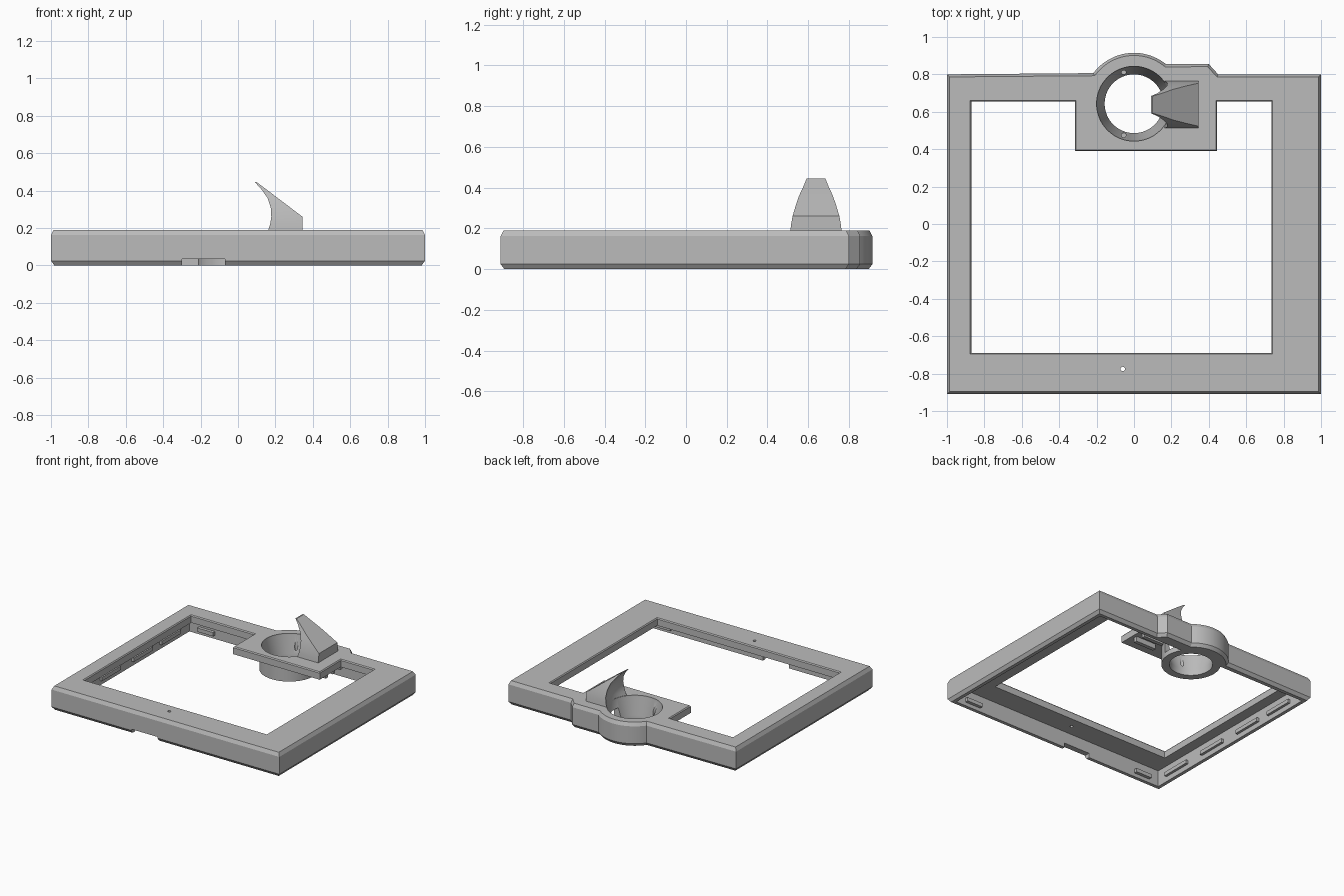
import bpy, bmesh
from math import sin, cos, pi, radians
from mathutils import Vector

cube = bpy.data.objects.get("Cube")
if cube:
    bpy.data.objects.remove(cube, do_unlink=True)

grey = bpy.data.materials.new("plain_grey")
grey.use_nodes = True
grey.diffuse_color = (0.5, 0.5, 0.5, 1)
grey.node_tree.nodes["Principled BSDF"].inputs["Base Color"].default_value = (0.5, 0.5, 0.5, 1)

RING = Vector((0, 0.643))   # centre of the round opening


def inset(loop, d):
    """Mitred inward offset of a counter-clockwise outline."""
    out = []
    for i, p in enumerate(loop):
        a = (p - loop[i - 1]).normalized()
        b = (loop[(i + 1) % len(loop)] - p).normalized()
        na, nb = Vector((-a.y, a.x)), Vector((-b.y, b.x))
        out.append(p + (na + nb) * d / (1 + na.dot(nb)))
    return out


def loft(name, rings):
    """Closed solid through rings of 3D points."""
    bm = bmesh.new()
    vs = [[bm.verts.new(p) for p in r] for r in rings]
    n = len(vs[0])
    for lo, hi in zip(vs, vs[1:]):
        for i in range(n):
            j = (i + 1) % n
            bm.faces.new((lo[i], lo[j], hi[j], hi[i]))
    bm.faces.new(vs[0][::-1])
    bm.faces.new(vs[-1])
    bmesh.ops.recalc_face_normals(bm, faces=bm.faces)
    me = bpy.data.meshes.new(name)
    bm.to_mesh(me)
    bm.free()
    me.materials.append(grey)
    ob = bpy.data.objects.new(name, me)
    bpy.context.collection.objects.link(ob)
    return ob


def prism(name, outline, levels):
    """levels: pairs of height and inset"""
    pts = [Vector(p) for p in outline]
    return loft(name, [[(p.x, p.y, z) for p in inset(pts, d)] for z, d in levels])


def box(name, x0, x1, y0, y1, z0, z1):
    return prism(name, [(x0, y0), (x1, y0), (x1, y1), (x0, y1)], [(z0, 0), (z1, 0)])


def lathe(name, profile, centre=RING, n=64):
    return loft(name, [[(centre.x + r * cos(2 * pi * i / n), centre.y + r * sin(2 * pi * i / n), z)
                        for i in range(n)] for r, z in profile])


def combine(target, tool, op):
    m = target.modifiers.new(op.lower(), "BOOLEAN")
    m.operation, m.object, m.solver = op, tool, "EXACT"
    bpy.context.view_layer.objects.active = target
    bpy.ops.object.modifier_apply(modifier=m.name)
    bpy.data.objects.remove(tool, do_unlink=True)


def smooth(ob):
    bpy.ops.object.select_all(action="DESELECT")
    ob.select_set(True)
    bpy.context.view_layer.objects.active = ob
    bpy.ops.object.shade_smooth_by_angle(angle=radians(25))


# Outer body with a round bulge and a stepped corner at the back
arc = [RING + 0.272 * Vector((cos(radians(a)), sin(radians(a)))) for a in range(51, 146, 4)]
outline = [(-1, -.91), (1, -.91), (1, .8), (.45, .8), (.4, .855)] + arc + [(-1, .8)]
frame = prism("frame", outline, [(0, .018), (.025, 0), (.162, 0), (.19, .014)])

# Hollow underside and the display window with its tab
combine(frame, box("cavity", -.955, .955, -.865, .755, -.1, .13), "DIFFERENCE")
window = [(-.87, -.69), (.735, -.69), (.735, .655), (.445, .655),
          (.445, .39), (-.315, .39), (-.315, .655), (-.87, .655)]
combine(frame, prism("window", window, [(-.1, 0), (.182, 0), (.2, -.014)]), "DIFFERENCE")

# Collar around the opening, then the funnel through it
combine(frame, lathe("collar", [(.215, 0), (.215, .17)]), "UNION")
combine(frame, lathe("funnel", [(.157, -.1), (.157, .05), (.2, .18), (.2, .3)]), "DIFFERENCE")

# Front notch, pin hole, collar slot and screw holes
combine(frame, box("notch", -.3, -.07, -1, -.8, -.1, .035), "DIFFERENCE")
combine(frame, lathe("pin_hole", [(.012, 0), (.012, .3)], Vector((-.06, -.775)), 16), "DIFFERENCE")
combine(frame, box("slot", .1, .3, .6, .69, .04, .12), "DIFFERENCE")
for y in (.475, .81):
    combine(frame, lathe("screw_hole", [(.012, .06), (.012, .3)], Vector((-.055, y)), 16), "DIFFERENCE")
smooth(frame)

# Hooded wedge beside the opening, hollowed towards the ring
# rows: height, ring-side x, outer x, half width, hollow depth
rows = [(.185, .16, .345, .126, .04), (.22, .172, .345, .122, .035), (.26, .178, .345, .115, .03),
        (.31, .175, .279, .1, .022), (.36, .158, .213, .083, .012),
        (.41, .123, .147, .06, .004), (.445, .09, .1, .046, 0)]
steps = [i / 4 - 1 for i in range(9)]
rings = []
for z, x0, x1, w, deep in rows:
    inner = [(x0 + deep * (1 - t * t), RING.y - .005 + w * t, z) for t in steps]
    rings.append(inner + [(x1, RING.y - .005 + w, z), (x1, RING.y - .005 - w, z)])
smooth(loft("hood", rings))

# Ribs under the tab
for i in range(3):
    y = .5 + .09 * i
    box("tab_rib", .24, .42, y, y + .03, .09, .135)

# Snap ledges along the inside of the side walls
for side in (-1, 1):
    for y in (-.65, -.25, .15, .5):
        a, b = sorted((side * .96, side * .935))
        box("side_ledge", a, b, y - .12, y + .12, .04, .07)
for x in (-.8, .8):
    box("front_clip", x - .07, x + .07, -.87, -.84, .03, .06)
    box("back_clip", x - .07, x + .07, .73, .76, .03, .06)
